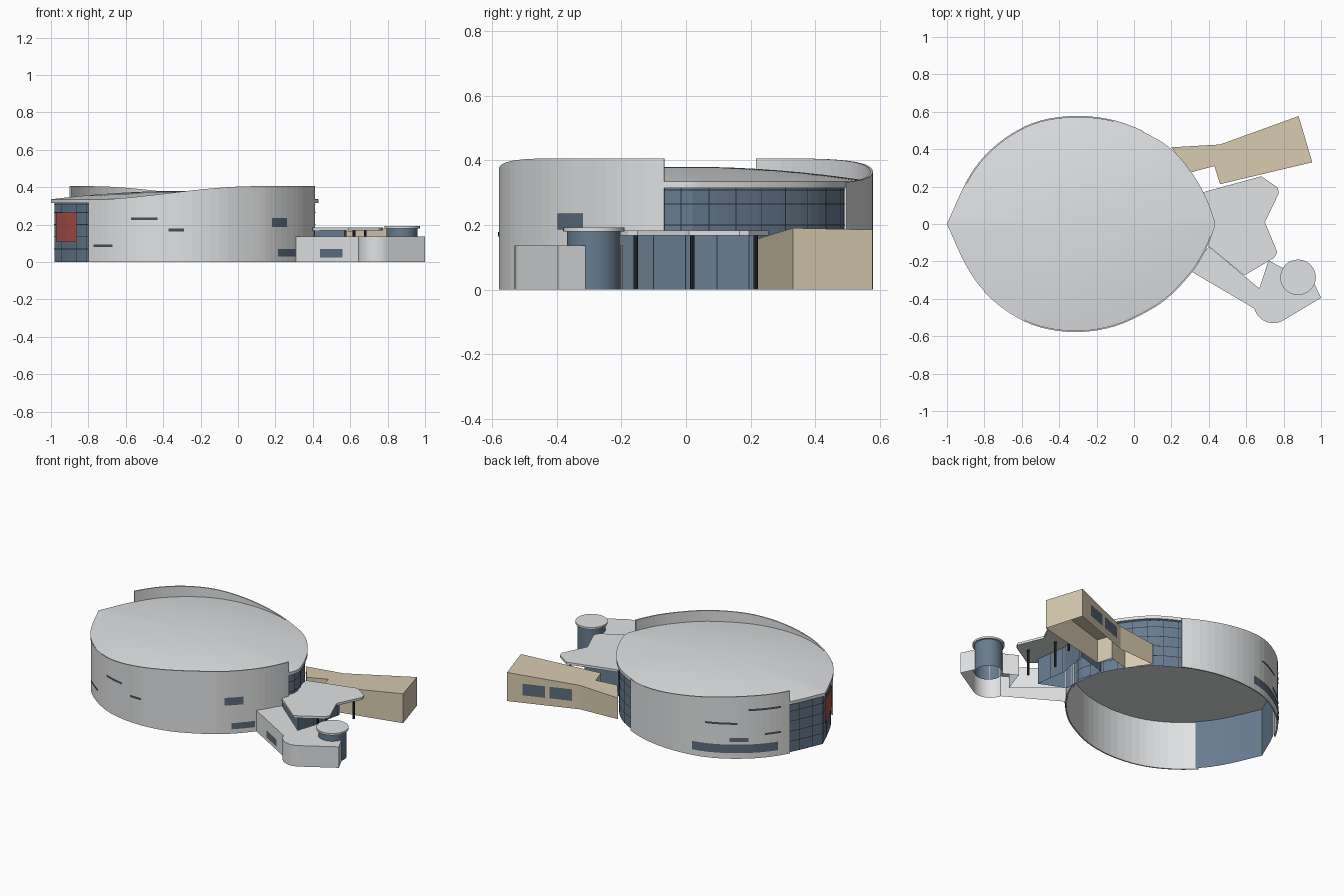
import bpy, bmesh, math
from mathutils import Vector

cube = bpy.data.objects.get("Cube")
if cube:
    bpy.data.objects.remove(cube, do_unlink=True)


def material(name, rgb):
    m = bpy.data.materials.new(name)
    m.use_nodes = True
    m.diffuse_color = (*rgb, 1)
    m.node_tree.nodes["Principled BSDF"].inputs["Base Color"].default_value = (*rgb, 1)
    return m


GREY = material("pale grey cladding", (0.75, 0.76, 0.77))
TAN = material("tan cladding", (0.68, 0.59, 0.425))
GLASS = material("blue glass", (0.135, 0.2, 0.275))
WINDOW = material("dark blue window", (0.105, 0.15, 0.205))
SLOT = material("dark slot", (0.068, 0.075, 0.09))
FRAME = material("black frame", (0.025, 0.03, 0.036))
RED = material("red panel", (0.44, 0.088, 0.075))
CENTRE = Vector((-0.29, 0))


def add_object(name, bm, mat):
    me = bpy.data.meshes.new(name)
    bm.to_mesh(me)
    bm.free()
    me.materials.append(mat)
    ob = bpy.data.objects.new(name, me)
    bpy.context.collection.objects.link(ob)
    return ob


def ribbon(name, path, z0, z1, mat, thick=0):
    """Upright sheet along a plan path; z1 may be a function of x."""
    top = z1 if callable(z1) else lambda x: z1
    bm = bmesh.new()
    low = [bm.verts.new((p.x, p.y, z0)) for p in path]
    high = [bm.verts.new((p.x, p.y, top(p.x))) for p in path]
    for i in range(len(path) - 1):
        bm.faces.new((low[i], low[i + 1], high[i + 1], high[i]))
    ob = add_object(name, bm, mat)
    if thick:
        mod = ob.modifiers.new("thickness", "SOLIDIFY")
        mod.thickness = thick
        mod.offset = -1
    return ob


def prism(name, path, z0, z1, mat):
    """Block with a level or sloping top; open underneath when on the ground."""
    top = z1 if callable(z1) else lambda x: z1
    bm = bmesh.new()
    low = [bm.verts.new((p[0], p[1], z0)) for p in path]
    high = [bm.verts.new((p[0], p[1], top(p[0]))) for p in path]
    if z0 > 0:
        bm.faces.new(low[::-1])
    bm.faces.new(high)
    for i in range(len(path)):
        j = (i + 1) % len(path)
        bm.faces.new((low[i], low[j], high[j], high[i]))
    return add_object(name, bm, mat)


def arc(cx, cy, r, a0=0, a1=360, n=32):
    angles = [math.radians(a0 + (a1 - a0) * i / n) for i in range(n + 1 if a1 - a0 < 360 else n)]
    return [(cx + r * math.cos(a), cy + r * math.sin(a)) for a in angles]


def smooth_path(pts, steps=4):
    """Catmull-Rom curve through plan points."""
    p = [Vector(q) for q in pts]
    p = [2 * p[0] - p[1]] + p + [2 * p[-1] - p[-2]]
    out = []
    for i in range(1, len(p) - 2):
        a, b, c, d = p[i - 1:i + 3]
        for k in range(steps):
            t = k / steps
            out.append(0.5 * (2 * b + (c - a) * t + (2 * a - 5 * b + 4 * c - d) * t * t
                              + (3 * b - a - 3 * c + d) * t ** 3))
    return out + [p[-2]]


# Two halves of the pointed oval plan, from the sharp end to the blunt end
START = [(-1, 0), (-0.9, 0.22), (-0.8, 0.363), (-0.66, 0.479), (-0.5, 0.553), (-0.3, 0.578)]
BACK = smooth_path(START + [(-0.1, 0.553), (0.08, 0.482), (0.21, 0.395), (0.32, 0.26),
                            (0.39, 0.13), (0.43, 0.02)])
FRONT = smooth_path(START + [(-0.1, 0.546), (0.08, 0.463), (0.2, 0.378), (0.32, 0.245),
                             (0.39, 0.125), (0.43, 0.02)])


def span(side, x0, x1, scale=1.0):
    """Counter-clockwise piece of the oval between two x values."""
    half = FRONT if side < 0 else BACK

    def at(x):
        for a, b in zip(half, half[1:]):
            if a.x <= x <= b.x:
                return a.lerp(b, (x - a.x) / (b.x - a.x))
        return half[-1]
    pts = [at(x0)] + [p for p in half if x0 + 0.001 < p.x < x1 - 0.001] + [at(x1)]
    pts = [CENTRE + (Vector((p.x, p.y * side)) - CENTRE) * scale for p in pts]
    return pts if side < 0 else pts[::-1]


def point_at(path, dist):
    for a, b in zip(path, path[1:]):
        d = (b - a).length
        if dist <= d:
            return a.lerp(b, dist / d)
        dist -= d
    return path[-1]


def mullions(name, path, step, heights, top):
    """Thin dark grid laid over a glazed wall."""
    for z in heights:
        ribbon(name + "_rail", path, z - 0.002, z + 0.002, FRAME)
    length = sum((b - a).length for a, b in zip(path, path[1:]))
    for i in range(1, int(length / step) + 1):
        d = i * step
        ribbon(name + "_post", [point_at(path, d - 0.0015), point_at(path, d + 0.0015)], 0, top, FRAME)


# Sweeping outer walls, each rising towards its far end
def rise(s):
    t = min(max((s + 0.85) / 0.95, 0), 1)
    return 0.33 + 0.075 * t * t * (3 - 2 * t)


ribbon("front_wall", span(-1, -0.8, 0.413), 0, rise, GREY, 0.008)
ribbon("back_wall", span(1, -0.9, 0.05), 0, lambda x: rise(-0.7 - x), GREY, 0.008)

# Glazed ends with frames
RAILS = [0.07, 0.135, 0.2, 0.265, 0.308]
for name, first, second in (("left_glazing", (-1, 0.4, 0.43), (1, 0.04, 0.43)),
                            ("right_glazing", (1, -1, -0.89), (-1, -1, -0.79))):
    skip = 1 if first[0] > 0 else 0
    ribbon(name, span(*first, 0.975) + span(*second, 0.975)[skip:], 0, 0.318, GLASS)
    mullions(name, span(*first, 0.978) + span(*second, 0.978)[skip:], 0.09, RAILS, 0.315)
ribbon("red_panel", span(-1, -0.985, -0.875, 0.983), 0.11, 0.265, RED)

# Shallow domed roof with a thin rim
outline = span(-1, -1, 0.43) + span(1, -1, 0.43)[:-1]
bm = bmesh.new()
rings = []
for r, z in [(1, 0.315)] + [(k / 8, 0.335 + 0.045 * (1 - (k / 8) ** 2)) for k in range(8, 0, -1)]:
    ring = [CENTRE + (p - CENTRE) * r for p in outline]
    rings.append([bm.verts.new((p.x, p.y * 0.99, z)) for p in ring])
n = len(outline)
bm.faces.new(rings[0][::-1])
for a, b in zip(rings, rings[1:]):
    for i in range(n):
        j = (i + 1) % n
        bm.faces.new((a[i], a[j], b[j], b[i]))
bm.faces.new(rings[-1])
roof = add_object("roof", bm, GREY)
roof.data.shade_smooth()
roof.data.set_sharp_from_angle(angle=math.radians(30))

# Slots and windows on the curved walls: side, x range, z range
for side, x0, x1, z0, z1, mat in (
        (-1, -0.57, -0.43, 0.224, 0.238, SLOT), (-1, -0.77, -0.67, 0.08, 0.094, SLOT),
        (-1, -0.37, -0.29, 0.164, 0.178, SLOT), (-1, 0.18, 0.26, 0.186, 0.236, WINDOW),
        (-1, 0.21, 0.305, 0.03, 0.07, WINDOW), (1, -0.86, -0.44, 0.038, 0.093, WINDOW),
        (1, -0.87, -0.74, 0.309, 0.322, SLOT), (1, -0.69, -0.52, 0.222, 0.235, SLOT),
        (1, -0.74, -0.65, 0.11, 0.135, WINDOW), (1, -0.87, -0.81, 0.147, 0.16, SLOT)):
    ribbon("wall_window", span(side, x0, x1, 1.006), z0, z1, mat)


def edge_window(name, a, b, t0, t1, z0, z1):
    a, b = Vector(a), Vector(b)
    d = (b - a).normalized()
    out = Vector((d.y, -d.x)) * 0.003
    ribbon(name, [a.lerp(b, t0) + out, a.lerp(b, t1) + out], z0, z1, WINDOW)


# Tan wing with a roof sloping up to its outer end
prism("tan_wing", [(0.2, 0.41), (0.3, 0.275), (0.43, 0.31), (0.46, 0.213), (0.953, 0.33),
                   (0.88, 0.577), (0.46, 0.425)],
      0, lambda x: 0.155 + 0.072 * (x - 0.46), TAN)
for t0, t1 in ((0.21, 0.52), (0.58, 0.89)):
    edge_window("tan_wing_window", (0.88, 0.577), (0.46, 0.425), t0, t1, 0.05, 0.125)

# Entrance hall: glass box, star-like canopy and columns
hall = [(0.41, -0.13), (0.57, -0.2), (0.54, 0.01), (0.58, 0.21), (0.38, 0.15)]
prism("entrance_glass", hall, 0, 0.168, GLASS)
mullions("entrance", [Vector(p) + Vector((0.003, 0)) for p in hall[1:4]], 0.1, [], 0.168)
prism("entrance_canopy", [(0.37, 0.17), (0.40, -0.12), (0.59, -0.275), (0.75, -0.18),
                          (0.766, -0.15), (0.7, 0.01), (0.775, 0.165), (0.768, 0.195), (0.68, 0.255)],
      0.168, 0.183, GREY)
for x, y in ((0.68, -0.155), (0.62, 0.02), (0.68, 0.215)):
    prism("canopy_column", arc(x, y, 0.007, n=8), 0, 0.17, FRAME)

# Low grey wing with a rounded corner, hollowed around the turret
TURRET = (0.877, -0.285)
prism("grey_wing", [(0.4, -0.12), (0.3, -0.25)] + arc(0.745, -0.425, 0.105, 195, 297, 12)
      + [(1, -0.395), (0.96, -0.31)] + arc(*TURRET, 0.0835, -20, -212, 14)
      + [(0.72, -0.195), (0.67, -0.345)], 0, 0.136, GREY)
edge_window("grey_wing_window", (0.3, -0.25), (0.643, -0.452), 0.41, 0.76, 0.025, 0.07)

# Round glass turret with a flat cap
for name, r, z0, z1, mat in (("turret_glass", 0.083, 0, 0.181, GLASS), ("turret_cap", 0.095, 0.18, 0.192, GREY)):
    turret = prism(name, arc(*TURRET, r), z0, z1, mat)
    turret.data.shade_smooth()
    turret.data.set_sharp_from_angle(angle=math.radians(30))
